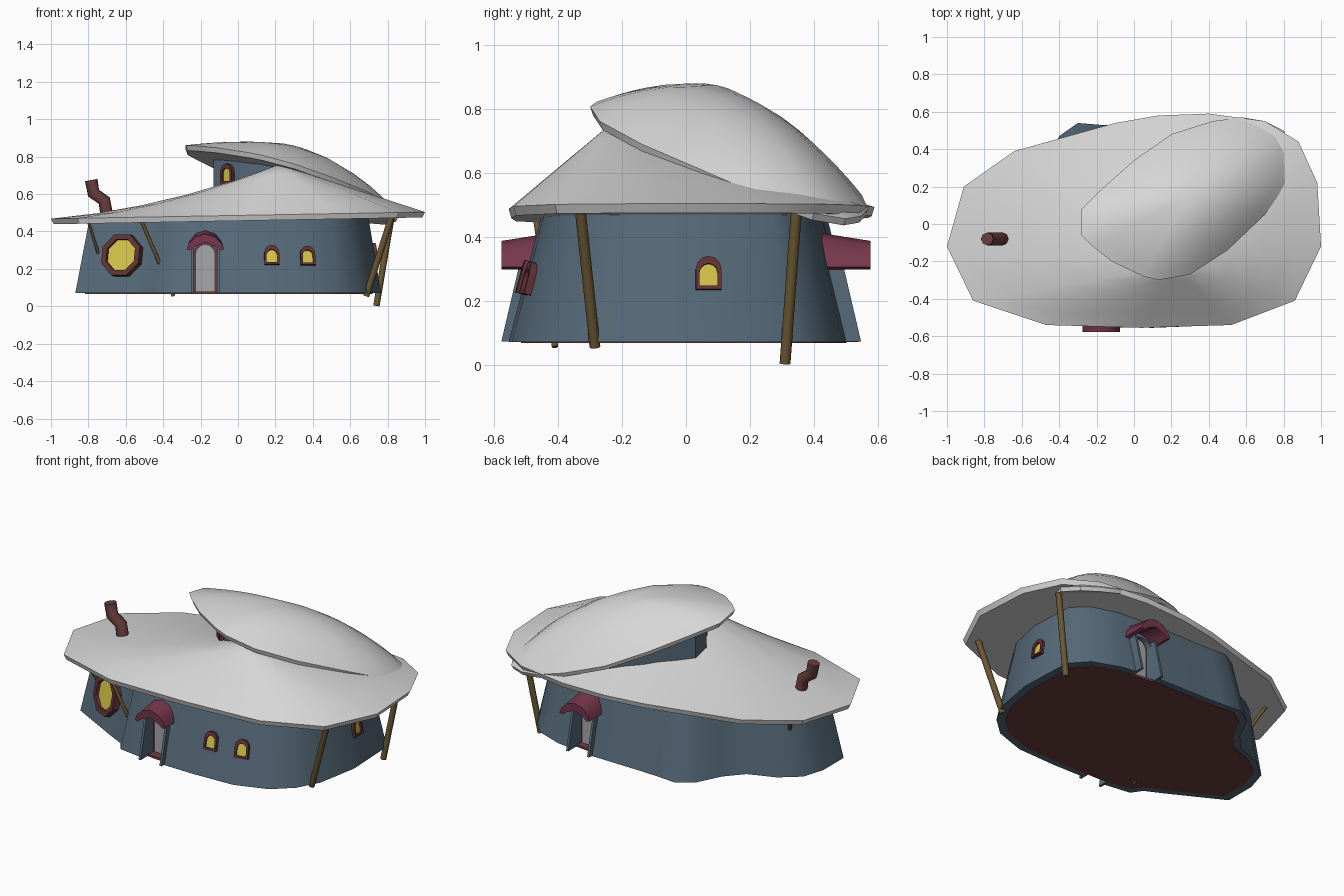
import bpy, bmesh, math
from mathutils import Vector, Matrix

if "Cube" in bpy.data.objects:
    bpy.data.objects.remove(bpy.data.objects["Cube"])


def material(name, r, g, b):
    lin = [((c / 255 + 0.055) / 1.055) ** 2.4 for c in (r, g, b)]
    m = bpy.data.materials.new(name)
    m.diffuse_color = (*lin, 1)
    m.use_nodes = True
    m.node_tree.nodes["Principled BSDF"].inputs["Base Color"].default_value = m.diffuse_color
    return m


BLUE = material("slate blue wall", 86, 106, 121)
ROOF = material("pale grey roof", 214, 214, 214)
BROWN = material("red brown", 106, 62, 62)
FRAME = material("dark red frame", 98, 52, 55)
HOOD = material("plum awning", 118, 55, 76)
GLASS = material("yellow glass", 214, 196, 72)
WOOD = material("olive wood", 108, 88, 50)
GREY = material("door grey", 165, 168, 171)


def finish(name, bm, mat, smooth=None):
    bmesh.ops.recalc_face_normals(bm, faces=bm.faces)
    me = bpy.data.meshes.new(name)
    bm.to_mesh(me)
    bm.free()
    me.materials.append(mat)
    ob = bpy.data.objects.new(name, me)
    bpy.context.collection.objects.link(ob)
    if smooth:
        smooth_by_angle(ob, smooth)
    return ob


def smooth_by_angle(ob, deg):
    bpy.ops.object.select_all(action='DESELECT')
    ob.select_set(True)
    bpy.context.view_layer.objects.active = ob
    bpy.ops.object.shade_smooth_by_angle(angle=math.radians(deg))


def loft(name, rings, mat, smooth=None, tip=None, closed=False, xf=None):
    """Skin matching rings; cap the ends, end in a tip, or join last to first."""
    bm = bmesh.new()
    loops = [[bm.verts.new(xf @ Vector(p) if xf else p) for p in r] for r in rings]
    n = len(loops[0])
    pairs = list(zip(loops, loops[1:] + loops[:1]))
    for a, b in (pairs if closed else pairs[:-1]):
        for i in range(n):
            bm.faces.new((a[i], a[(i + 1) % n], b[(i + 1) % n], b[i]))
    if not closed:
        bm.faces.new(loops[0])
        if tip:
            t = bm.verts.new(tip)
            for i in range(n):
                bm.faces.new((loops[-1][i], loops[-1][(i + 1) % n], t))
        else:
            bm.faces.new(loops[-1])
    return finish(name, bm, mat, smooth)


def tube(name, path, radius, mat, sides=8):
    pts = [Vector(p) for p in path]
    rings = []
    for i, p in enumerate(pts):
        d = (pts[min(i + 1, len(pts) - 1)] - pts[max(i - 1, 0)]).normalized()
        side = d.cross(Vector((0, 1, 0))).normalized()
        up = side.cross(d)
        rings.append([p + radius * (side * math.cos(a) + up * math.sin(a))
                      for a in (k * math.tau / sides for k in range(sides))])
    return loft(name, rings, mat, 50)


def placed(pos, facing=0, lean=0):
    """Local front is -y; facing turns about z, lean tips the top inward."""
    return (Matrix.Translation(pos) @ Matrix.Rotation(math.radians(facing), 4, 'Z')
            @ Matrix.Rotation(math.radians(-lean), 4, 'X'))


def arch(w, h, shift=0, n=6):
    """Arched outline, half width w, from z = -h/2 to h/2, moved up by shift."""
    arc = [(w * math.cos(k * math.pi / n), h / 2 - w + w * math.sin(k * math.pi / n))
           for k in range(n + 1)]
    return [(u, v + shift) for u, v in [(-w, -h / 2), (w, -h / 2)] + arc]


def window(name, outer, inner, xf, depth=0.02):
    ring = lambda pts, y: [(u, y, v) for u, v in pts]
    loft(name + "_frame", [ring(outer, 0.03), ring(outer, -depth),
                           ring(inner, -depth), ring(inner, 0.03)], FRAME, closed=True, xf=xf)
    loft(name + "_glass", [ring(inner, 0.0), ring(inner, -depth * 0.4)], GLASS, xf=xf)


# Walls: sloped body with a side room on the left
FOOT = [(-.87, -.24), (-.72, -.32), (-.56, -.405), (-.45, -.46), (-.41, -.52), (-.2, -.55),
        (.1, -.555), (.35, -.545), (.54, -.48), (.65, -.38), (.72, -.25), (.765, 0), (.75, .33),
        (.66, .43), (.5, .49), (.25, .52), (-.05, .525), (-.18, .53), (-.3, .54), (-.4, .47),
        (-.47, .33), (-.56, .23), (-.72, .17), (-.83, .08), (-.87, -.05)]
walls = loft("walls", [[(x, y, .07) for x, y in FOOT],
                       [(x * .91, y * .81, .48) for x, y in FOOT]], BLUE)
loft("floor", [[(x * .94, y * .93, z) for x, y in FOOT] for z in (.067, .08)], BROWN)

# Doors: recess, leaf, side jambs and flared awning, front and back
for tag, x, y, facing, hood_y in (("front", -.175, -.45, 0, -.45), ("back", .33, .42, 180, .45)):
    xf = placed((x, y, .2), facing)
    shape = arch(.065, .28)
    cutter = loft(tag + "_cutter", [[(u, d, v) for u, v in shape] for d in (0, -.3)], BLUE, xf=xf)
    cutter.hide_render = True
    mod = walls.modifiers.new("recess", 'BOOLEAN')
    mod.object, mod.solver = cutter, 'EXACT'
    bpy.context.view_layer.objects.active = walls
    bpy.ops.object.modifier_apply(modifier=mod.name)
    bpy.data.objects.remove(cutter)
    loft(tag + "_door", [[(u * .99, d, max(v * .99, -.13)) for u, v in shape]
                         for d in (.003, -.005)], BROWN, xf=xf)
    loft(tag + "_door_panel", [[(u, d, v) for u, v in arch(.05, .25, .004)]
                               for d in (-.004, -.009)], GREY, xf=xf)
    for s in (-1, 1):
        side = [(.02, -.128), (-.128, -.128), (-.07, .12), (.02, .12)]
        loft(tag + "_jamb", [[(u, d, v) for d, v in side] for u in (s * .062, s * .076)],
             BLUE, xf=xf)
    rings = []
    for d, drop in ((.03, 0), (-.128, .025)):
        top = .212 - drop
        outer = [(-.1, .105), (-.085, .152 - drop / 2), (-.052, top - .016), (0, top)]
        inner = [(0, top - .045), (-.04, top - .062), (-.062, .115), (-.08, .098)]
        half = outer + [(-u, v) for u, v in outer[-2::-1]]
        under = [(-u, v) for u, v in inner[:0:-1]] + inner
        rings.append([(u, d, v) for u, v in half + under])
    loft(tag + "_awning", rings, HOOD, 40, xf=placed((x, hood_y, .2), facing))
smooth_by_angle(walls, 50)

# Round window of the side room
octagon = lambda r: [(r * math.cos(math.radians(22.5 + 45 * k)),
                      r * math.sin(math.radians(22.5 + 45 * k))) for k in range(8)]
window("round_window", octagon(.12), octagon(.09), placed((-.615, -.337, .27), -27, 11), .03)

# Small arched windows
for name, pos, facing, lean in (("front_window_a", (.18, -.5, .272), 3, 15),
                                ("front_window_b", (.37, -.483, .268), 12, 15),
                                ("right_window", (.724, .07, .285), 92, 9),
                                ("tower_window", (-.052, -.08, .71), -42, 0)):
    window(name, arch(.04, .105), arch(.028, .07, -.006), placed(pos, facing, lean))

# Main roof: broad lopsided cone with a thin rim
EAVES = [(-1, -.12), (-.86, -.41), (-.47, -.54), (.04, -.555), (.52, -.54), (.86, -.41),
         (1, -.12), (.98, .22), (.88, .44), (.7, .55), (.4, .59), (.13, .58), (-.1, .54),
         (-.64, .39), (-.91, .20)]
APEX = Vector((.22, -.23, .758))
rings = [[(x * .985, y * .985, .457 + .018 * x) for x, y in EAVES]]
for t in (0, .2, .4, .6, .8):
    ring = []
    for x, y in EAVES:
        p = Vector((x, y, .486 + .018 * x)).lerp(APEX, t)
        p.z -= .045 * max(0, -x) * 4 * t * (1 - t)
        ring.append(p)
    rings.append(ring)
loft("main_roof", rings, ROOF, 35, tip=APEX)

# Upper roof: tilted oval dome, with the tower below it
OVAL = [(-.28, -.06), (-.22, -.12), (-.12, -.2), (.05, -.28), (.13, -.3), (.3, -.27),
        (.5, -.14), (.7, .05), (.82, .22), (.855, .4), (.8, .5), (.7, .55), (.58, .57),
        (.42, .55), (.2, .48), (0, .34), (-.18, .18), (-.28, .08)]
CX, CY = .29, .15


def tilt(x, y):
    return .774 - .237 * x - .18 * y - .12 * max(0, y - .1)


def oval(s, bulge=0, lift=0):
    pts = [(CX + (x - CX) * s, CY + (y - CY) * s) for x, y in OVAL]
    return [(x, y, tilt(x, y) + lift + bulge * (.86 + .5 * (x - .02))) for x, y in pts]


dome = [oval(.98, 0, -.015)] + [oval(r, .165 * (1 - r * r), .01)
                                for r in (1, .9, .78, .62, .45, .25)]
loft("upper_roof", dome, ROOF, 35, tip=(CX, CY, tilt(CX, CY) + .175))
loft("tower", [[(x, y, .48) for x, y, z in oval(.74)], oval(.74)], BLUE, 35)

# Bent chimney pipe
tube("chimney", [(-.785, -.08, .675), (-.772, -.08, .605), (-.715, -.08, .565),
                 (-.7, -.08, .48)], .034, BROWN)

# Leaning posts under the eaves
for name, top, foot, r in (("right_front_post", (.82, -.33, .475), (.685, -.285, .055), .017),
                           ("right_back_post", (.82, .345, .475), (.74, .31, .003), .017),
                           ("left_front_post", (-.52, -.47, .465), (-.345, -.41, .055), .01),
                           ("left_side_post", (-.8, -.33, .455), (-.74, -.24, .26), .008),
                           ("left_back_post", (-.8, .16, .455), (-.74, .08, .32), .01)):
    tube(name, [top, foot], r, WOOD)
